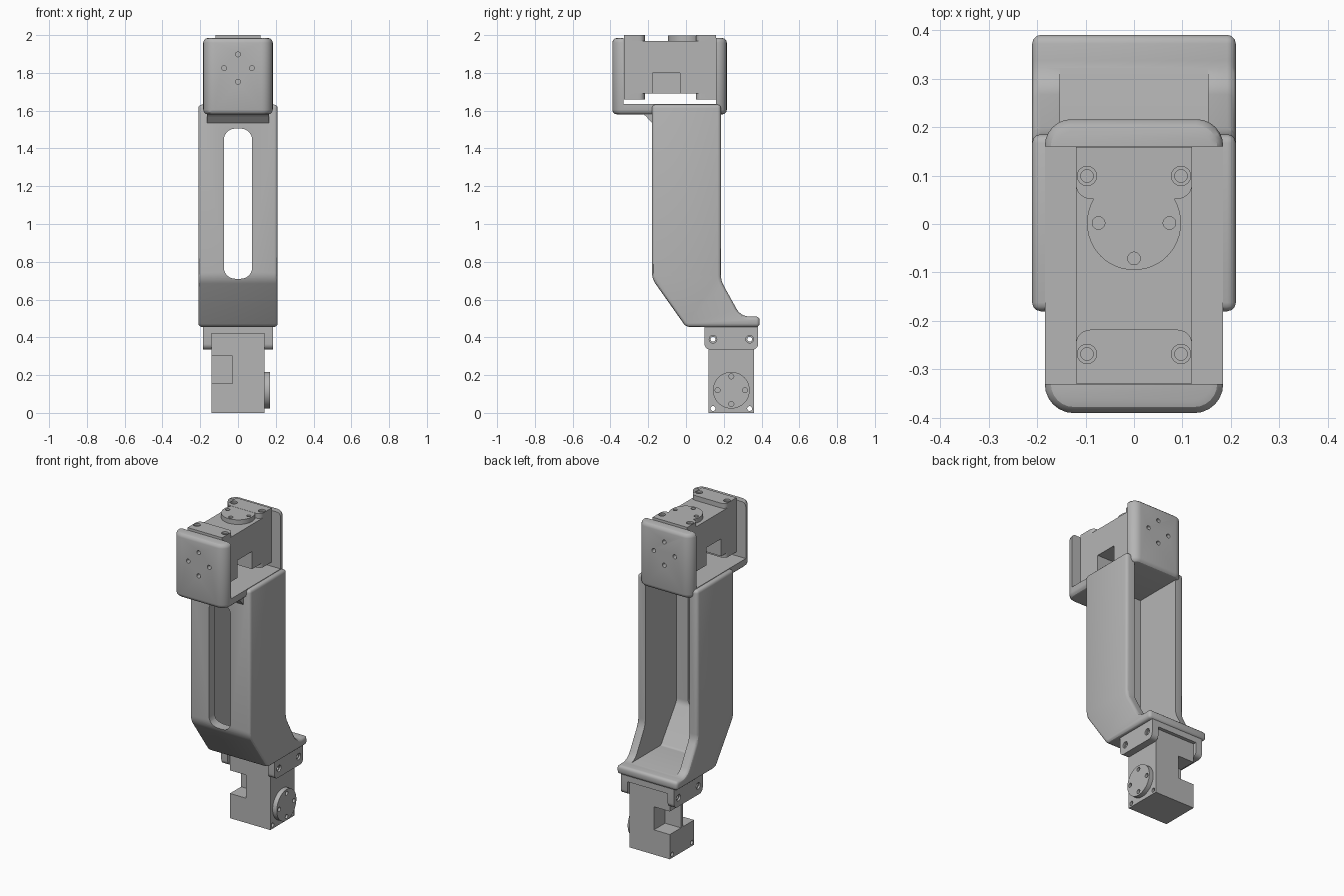
import bpy, bmesh, math
from mathutils import Matrix, Vector

cube = bpy.data.objects.get("Cube")
if cube:
    bpy.data.objects.remove(cube, do_unlink=True)

GREY = (0.46, 0.46, 0.46, 1)
grey = bpy.data.materials.new("plain grey")
grey.use_nodes = True
grey.diffuse_color = GREY
grey.node_tree.nodes["Principled BSDF"].inputs["Base Color"].default_value = GREY


def rounded(points, steps=6):
    """Round each (u, v, radius) corner of an outline."""
    out = []
    for i, (u, v, r) in enumerate(points):
        p = Vector((u, v))
        if r == 0:
            out.append(p)
            continue
        a = (Vector(points[i - 1][:2]) - p).normalized()
        b = (Vector(points[(i + 1) % len(points)][:2]) - p).normalized()
        half = a.angle(b) / 2
        centre = p + (a + b).normalized() * (r / math.sin(half))
        start = p + a * (r / math.tan(half)) - centre
        end = p + b * (r / math.tan(half)) - centre
        sweep = start.angle_signed(end)
        for k in range(steps + 1):
            t = -sweep * k / steps
            out.append(centre + Matrix.Rotation(t, 2) @ start)
    return out


def prism(name, outline, axis, lo, hi):
    """Extrude an outline along x (y,z), y (x,z) or z (x,y)."""
    place = {"x": lambda p, d: (d, p[0], p[1]),
             "y": lambda p, d: (p[0], d, p[1]),
             "z": lambda p, d: (p[0], p[1], d)}[axis]
    bm = bmesh.new()
    face = bm.faces.new([bm.verts.new(place(p, lo)) for p in outline])
    ext = bmesh.ops.extrude_face_region(bm, geom=[face])
    shift = Vector(place((0, 0), hi - lo))
    bmesh.ops.translate(bm, vec=shift,
                        verts=[g for g in ext["geom"] if isinstance(g, bmesh.types.BMVert)])
    bmesh.ops.recalc_face_normals(bm, faces=bm.faces)
    mesh = bpy.data.meshes.new(name)
    bm.to_mesh(mesh)
    bm.free()
    mesh.materials.append(grey)
    obj = bpy.data.objects.new(name, mesh)
    bpy.context.collection.objects.link(obj)
    return obj


def box(name, x, y, z):
    return prism(name, [(x[0], y[0]), (x[1], y[0]), (x[1], y[1]), (x[0], y[1])], "z", *z)


def rod(name, axis, centre, radius, lo, hi, sides=24):
    ring = [(centre[0] + radius * math.cos(math.tau * k / sides),
             centre[1] + radius * math.sin(math.tau * k / sides)) for k in range(sides)]
    return prism(name, ring, axis, lo, hi)


def activate(obj):
    bpy.ops.object.select_all(action="DESELECT")
    obj.select_set(True)
    bpy.context.view_layer.objects.active = obj


def bevel(obj, width, segments=3):
    activate(obj)
    mod = obj.modifiers.new("bevel", "BEVEL")
    mod.width, mod.segments = width, segments
    mod.limit_method, mod.angle_limit = "ANGLE", math.radians(35)
    bpy.ops.object.modifier_apply(modifier=mod.name)


def cut(obj, *cutters):
    for c in cutters:
        activate(obj)
        mod = obj.modifiers.new("cut", "BOOLEAN")
        mod.operation, mod.solver, mod.object = "DIFFERENCE", "EXACT", c
        bpy.ops.object.modifier_apply(modifier=mod.name)
        bpy.data.objects.remove(c, do_unlink=True)


def finish(obj, matrix=Matrix()):
    obj.data.transform(matrix)
    activate(obj)
    bpy.ops.object.shade_smooth_by_angle(angle=math.radians(30))


SCREW = 0.097          # screw offset from the motor axis
REAR_SCREW = -0.27     # screw row at the far end


def motor(prefix, matrix):
    """Servo block, output disc up, axis at the origin, top face at z = 0."""
    body = box(prefix + "_motor", (-0.12, 0.12), (-0.30, 0.12), (-0.28, 0))
    for s in (-1, 1):
        cut(body, box("pocket", sorted((s * 0.01, s * 0.2)), (-0.18, -0.035), (-0.4, -0.17)))
        for y in (SCREW, REAR_SCREW):
            cut(body, rod("hole", "z", (s * SCREW, y), 0.013, -0.4, 0.1))
    finish(body, matrix)
    disc = rod(prefix + "_output_disc", "z", (0, 0), SCREW, -0.005, 0.029, 48)
    for k in range(4):
        a = math.tau * k / 4
        cut(disc, rod("hole", "z", (0.073 * math.cos(a), 0.073 * math.sin(a)), 0.013, 0.012, 0.1))
    finish(disc, matrix)


def clamp(name, matrix, inner, wall, outer, half, thick, screw_y):
    """U bracket: end plate from wall to outer, tabs above and below the motor."""
    plan = [(-half, outer, 0), (half, outer, 0), (half, inner, 0.03), (-half, inner, 0.03)]
    if outer < inner:
        plan.reverse()
    bracket = prism(name, rounded(plan), "z", -0.28 - thick, thick)
    reach = (wall, wall + 1) if inner > wall else (wall - 1, wall)
    cut(bracket, box("cavity", (-1, 1), reach, (-0.28, 0)))
    for s in (-1, 1):
        at = (s * SCREW, screw_y)
        cut(bracket, rod("hole", "z", at, 0.013, -1, 1),
            rod("counterbore", "z", at, 0.02, thick - 0.012, 1),
            rod("counterbore", "z", at, 0.02, -1, -0.268 - thick))
    finish(bracket, matrix)


# Upper motor and its two clamps
upper = Matrix.Translation((0, 0.002, 1.97))
motor("upper", upper)
clamp("upper_front_clamp", upper, -0.22, -0.30, -0.331, 0.12, 0.03, REAR_SCREW)
clamp("upper_back_clamp", upper, 0.05, 0.12, 0.157, 0.12, 0.03, SCREW)

# Lower motor, turned so that its disc faces +x, and its clamp
lower = Matrix(((0, 0, 1, 0.14), (-1, 0, 0, 0.24), (0, -1, 0, 0.12), (0, 0, 0, 1)))
motor("lower", lower)
clamp("lower_clamp", lower, -0.215, -0.30, -0.337, 0.142, 0.045, REAR_SCREW)

# Arm: cranked channel, open at the back, with a slot in its front wall
side = [(-0.18, 1.632, 0), (-0.18, 0.71, 0.1), (0, 0.455, 0.04), (0.39, 0.455, 0),
        (0.39, 0.51, 0), (0.29, 0.51, 0.08), (0.185, 0.70, 0.12), (0.185, 1.632, 0)]
arm = prism("arm_channel", rounded(side), "x", -0.21, 0.21)
bevel(arm, 0.018)
hollow = [(-0.125, 1.585, 0), (-0.125, 0.73, 0.06), (0.03, 0.512, 0.02),
          (0.6, 0.512, 0), (0.6, 1.585, 0)]
slot = [(-0.075, 0.71, 0.06), (0.075, 0.71, 0.06), (0.075, 1.505, 0.06), (-0.075, 1.505, 0.06)]
cut(arm, prism("hollow", rounded(hollow), "x", -0.153, 0.153),
    prism("slot", rounded(slot), "y", -0.5, 0))
finish(arm)

# Head: U-shaped cradle with rounded plates in front and behind
plan = [(-0.184, -0.39, 0.06), (0.184, -0.39, 0.06), (0.184, 0.216, 0.055), (-0.184, 0.216, 0.055)]
head = prism("head_cradle", rounded(plan), "z", 1.58, 1.985)
bevel(head, 0.025)
cut(head, box("cradle_gap", (-1, 1), (-0.33, 0.16), (1.635, 3)))
for k in range(4):
    a = math.tau * k / 4
    cut(head, rod("hole", "y", (0.073 * math.cos(a), 1.825 + 0.073 * math.sin(a)), 0.013, -1, 1))
finish(head)

# Curved gusset under the front of the head
arc = [(-0.23 + 0.05 * math.cos(t), 1.535 + 0.05 * math.sin(t))
       for t in (math.pi / 2 * k / 8 for k in range(9))]
gusset = prism("head_gusset", arc + [(-0.17, 1.535), (-0.17, 1.59), (-0.23, 1.59)], "x", -0.165, 0.165)
finish(gusset)
